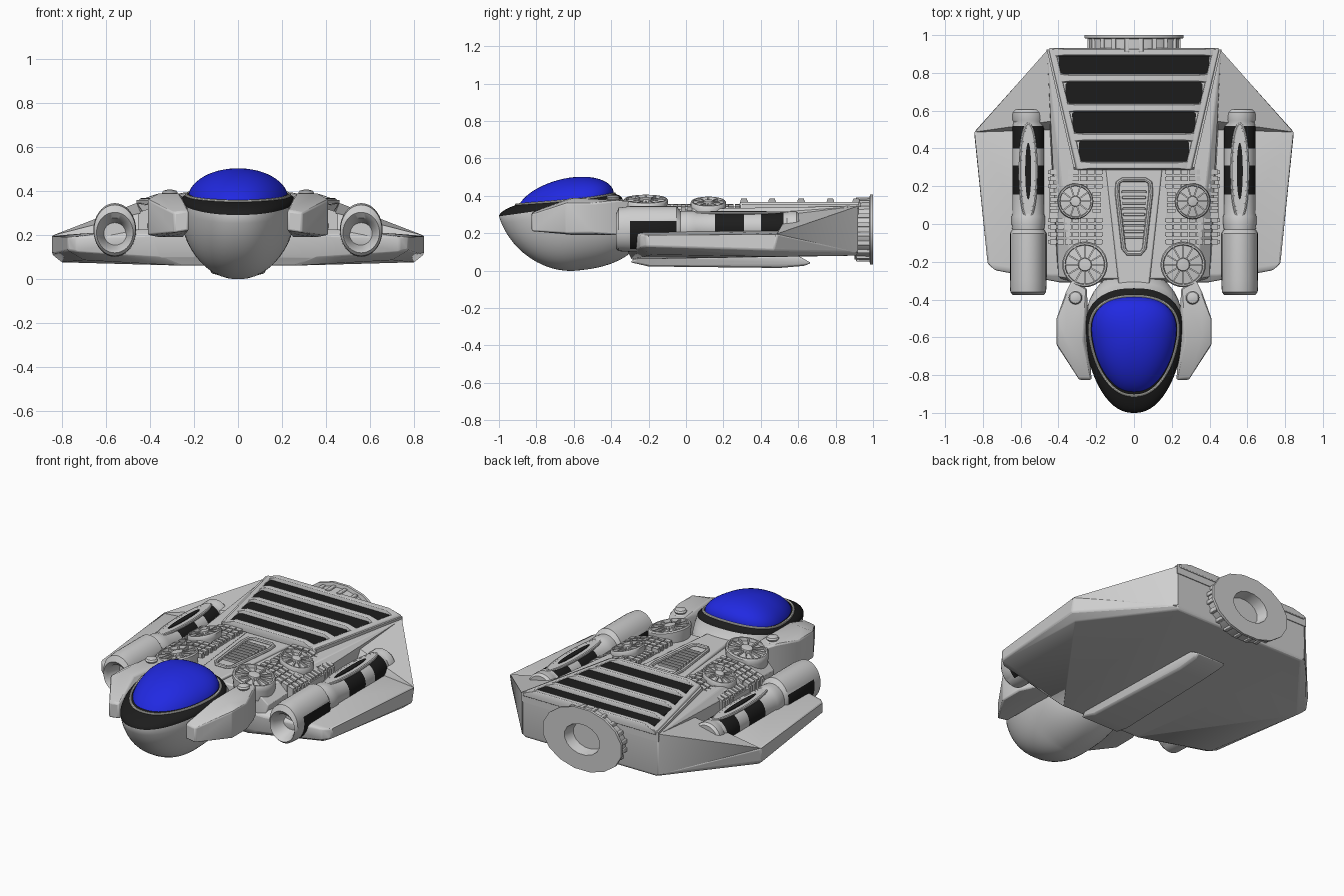
import bpy, bmesh, math
from mathutils import Vector

if "Cube" in bpy.data.objects:
    bpy.data.objects.remove(bpy.data.objects["Cube"])

def material(name, c):
    m = bpy.data.materials.new(name)
    m.diffuse_color = (*c, 1)
    m.use_nodes = True
    m.node_tree.nodes["Principled BSDF"].inputs["Base Color"].default_value = m.diffuse_color
    return m

GREY = material("hull grey", (0.62, 0.62, 0.62))
BLACK = material("matt black", (0.012, 0.012, 0.012))
BLUE = material("canopy blue", (0.015, 0.022, 0.76))
PALE = material("pale trim", (0.75, 0.75, 0.70))

def finish(name, bm, mats=(GREY,), mirror=False, bevel=0, rule=None, angle=35):
    bmesh.ops.recalc_face_normals(bm, faces=bm.faces)
    if rule:
        for f in bm.faces:
            f.material_index = rule(f.calc_center_median())
    me = bpy.data.meshes.new(name)
    bm.to_mesh(me)
    bm.free()
    for m in mats:
        me.materials.append(m)
    me.shade_smooth()
    me.set_sharp_from_angle(angle=math.radians(angle))
    ob = bpy.data.objects.new(name, me)
    bpy.context.collection.objects.link(ob)
    if bevel:
        b = ob.modifiers.new("Bevel", 'BEVEL')
        b.width, b.segments, b.limit_method = bevel, 2, 'ANGLE'
    if mirror:
        ob.modifiers.new("Mirror", 'MIRROR')
    return ob

def add_hull(bm, pts):
    vs = [bm.verts.new(p) for p in pts]
    r = bmesh.ops.convex_hull(bm, input=vs)
    dead = {v for v in r["geom_interior"] + r["geom_unused"] if isinstance(v, bmesh.types.BMVert)}
    bmesh.ops.delete(bm, geom=list(dead), context='VERTS')

def hull(name, *solids, **kw):
    bm = bmesh.new()
    for pts in solids:
        add_hull(bm, pts)
    bmesh.ops.dissolve_limit(bm, angle_limit=0.02, verts=bm.verts, edges=bm.edges)
    return finish(name, bm, **kw)

def both(pts):
    return [(s * x, y, z) for x, y, z in pts for s in (1, -1)]

def box(x0, x1, y0, y1, z0, z1):
    return [(x, y, z) for x in (x0, x1) for y in (y0, y1) for z in (z0, z1)]

def trap(y0, w0, y1, w1, z0, z1):
    return both([(w, y, z) for y, w in ((y0, w0), (y1, w1)) for z in (z0, z1)])

def add_loft(bm, rings, closed=False):
    rs = [[bm.verts.new(p) for p in r] for r in rings]
    n = len(rs[0])
    for a, b in zip(rs, rs[1:] + rs[:1] if closed else rs[1:]):
        for i in range(n):
            bm.faces.new((a[i], a[(i + 1) % n], b[(i + 1) % n], b[i]))
    if not closed:
        bm.faces.new(rs[0])
        bm.faces.new(rs[-1])

def ring_y(y, rx, rz, zc, n, x=0, off=0):
    return [(x + rx * math.cos(2 * math.pi * (i + off) / n), y,
             zc + rz * math.sin(2 * math.pi * (i + off) / n)) for i in range(n)]

def lathe_z(bm, x, y, profile, n=28):
    add_loft(bm, [[(x + r * math.cos(2 * math.pi * i / n), y + r * math.sin(2 * math.pi * i / n), z)
                   for i in range(n)] for r, z in profile])

def tube(bm, path, r, n=8):
    rings = []
    for i, p in enumerate(path):
        p, t = Vector(p), Vector(path[(i + 1) % len(path)]) - Vector(path[i - 1])
        side = t.cross(Vector((0, 0, 1))).normalized()
        up = side.cross(t).normalized()
        rings.append([p + r * (side * math.cos(a) + up * math.sin(a))
                      for a in (2 * math.pi * k / n for k in range(n))])
    add_loft(bm, rings, closed=True)

# Central body, then low wings with a rear part rising to the tail corner
hull("main_body", both([(0.46, 0.92, 0.345), (0.335, 0.31, 0.34), (0.33, -0.29, 0.325), (0.42, 0.2, 0.29),
                        (0.40, -0.28, 0.26), (0.46, 0.92, 0.10), (0.44, 0.91, 0.08), (0.44, 0.2, 0.08),
                        (0.36, -0.31, 0.10), (0.26, -0.29, 0.06)]), bevel=0.006)
hull("wings", both([
    (0.45, 0.60, 0.225), (0.44, -0.27, 0.225), (0.39, -0.31, 0.2), (0.46, 0.92, 0.10), (0.44, 0.91, 0.08),
    (0.845, 0.49, 0.195), (0.845, 0.47, 0.11), (0.80, 0.45, 0.075), (0.775, -0.21, 0.19), (0.775, -0.21, 0.13),
    (0.735, -0.245, 0.19), (0.735, -0.245, 0.125), (0.70, -0.18, 0.085), (0.36, -0.31, 0.10),
    (0.26, -0.29, 0.06)]), bevel=0.008)
hull("wing_rear", [(0.46, 0.92, 0.345), (0.46, 0.92, 0.10), (0.843, 0.487, 0.197), (0.80, 0.47, 0.10),
                   (0.42, 0.50, 0.235), (0.40, 0.55, 0.31), (0.42, 0.5, 0.1)], mirror=True)
hull("keel", both([(0.14, -0.26, 0.07), (0.13, -0.30, 0.045), (0.12, -0.2, 0.022), (0.09, 0.5, 0.014),
                   (0.09, 0.63, 0.025), (0.10, 0.67, 0.04), (0.10, 0.60, 0.08)]), bevel=0.01)

# Rear grille: base, bars, side rails and black slots
def rail(y):
    return 0.32 + (y - 0.31) * 0.14 / 0.61
hull("grille_base", trap(0.30, 0.32, 0.925, 0.462, 0.30, 0.357))
hull("grille_bars", *[trap(y - 0.023, rail(y) - 0.015, y + 0.023, rail(y) - 0.01, 0.34, 0.358)
                      + trap(y - 0.015, rail(y) - 0.09, y + 0.015, rail(y) - 0.09, 0.37, 0.386)
                      for y in (0.31, 0.46, 0.615, 0.772, 0.91)], bevel=0.004)
hull("grille_rail", [(rail(y) + dx, y, z) for y in (0.29, 0.925)
                     for dx, z in ((-0.045, 0.33), (-0.045, 0.368), (-0.015, 0.366), (0.005, 0.33))],
     mirror=True, bevel=0.004)
hull("grille_slots", *[trap(y - 0.044, rail(y) - 0.047, y + 0.046, rail(y) - 0.045, 0.357, 0.364)
                       + trap(y - 0.055, rail(y) - 0.065, y + 0.055, rail(y) - 0.055, 0.357, 0.364)
                       for y in (0.383, 0.538, 0.694, 0.85)], mats=(BLACK,))

# Centre spine panel with louvred recess
hull("spine_panel", trap(-0.335, 0.08, 0.30, 0.15, 0.28, 0.342), bevel=0.008)
bm = bmesh.new()
rim = [(0.06, 0.235), (0.085, 0.22), (0.09, 0.17), (0.07, 0.0), (0.055, -0.13), (0.035, -0.155)]
tube(bm, [(x, y, 0.345) for x, y in rim] + [(-x, y, 0.345) for x, y in rim[::-1]], 0.012)
finish("recess_rim", bm)
hull("louvres", *[trap(y - 0.007, 0.055 + y * 0.06, y + 0.007, 0.055 + y * 0.06, 0.33, 0.355)
                  for y in (-0.07 + 0.03 * i for i in range(9))], bevel=0.003)

# Ribbed machinery blocks, sloping down outwards
ribs = [box(0.17, 0.45, 0.02, 0.23, 0.22, 0.335)]
for y in (0.275, 0.24, 0.20, 0.02, -0.015, -0.055, -0.095):
    ribs += [box(0.17 + 0.04 * i, 0.205 + 0.04 * i, y - 0.013, y + 0.013, 0.24, 0.355) for i in range(7)]
    ribs.append(box(0.165, 0.455, y - 0.009, y + 0.009, 0.24, 0.348))
for y in (0.06, 0.09, 0.12, 0.15):
    ribs += [box(a, b, y, y + 0.02, 0.24, 0.35) for a, b in ((0.175, 0.22), (0.40, 0.445))]
hull("machinery_ribs", *[[(x, y, z - 0.3 * max(0, x - 0.28)) for x, y, z in r] for r in ribs], mirror=True)

# Round fans with spokes, tilted outwards
def fan(name, x, y, r, z, spokes, tilt):
    bm = bmesh.new()
    lathe_z(bm, x, y, [(r * 0.95, z - 0.09), (r, z - 0.03), (r, z - 0.008), (r * 0.95, z), (r * 0.88, z),
                       (r * 0.85, z - 0.018), (r * 0.3, z - 0.012), (r * 0.27, z + 0.004), (r * 0.1, z + 0.006)])
    for i in range(spokes):
        a = 2 * math.pi * i / spokes
        d, s = Vector((math.cos(a), math.sin(a), 0)), Vector((-math.sin(a), math.cos(a), 0)) * 0.004
        add_hull(bm, [Vector((x, y, h)) + d * q + k * s for h in (z - 0.03, z - 0.003)
                      for q in (r * 0.2, r * 0.9) for k in (1, -1)])
    for v in bm.verts:
        v.co.z -= tilt * (v.co.x - x)
    finish(name, bm, mirror=True)
fan("front_fan", 0.26, -0.215, 0.12, 0.383, 12, 0.2)
fan("machinery_fan", 0.31, 0.12, 0.095, 0.37, 10, 0.28)

# Cockpit pod: squarish egg whose upper side is the black canopy frame
P = 2.35
def sill(y):
    return 0.29 + 0.14 * (y + 1)
def squircle(sx, sy):
    r = math.hypot(sx, sy)
    if r < 1e-6:
        return sx, sy
    k = r / (abs(sx) ** P + abs(sy) ** P) ** (1 / P)
    return sx * k, sy * k
def pod_top(x, y):
    sy = (y + 0.67) / 0.33
    sx = x / (0.25 * (1 + 0.25 * sy))
    return sill(y) + 0.07 * math.sqrt(max(0, 1 - (abs(sx) ** P + abs(sy) ** P) ** (2 / P)))
bm = bmesh.new()
bmesh.ops.create_uvsphere(bm, u_segments=56, v_segments=28, radius=1)
for v in bm.verts:
    sz = v.co.z
    sx, sy = squircle(v.co.x, v.co.y)
    y = -0.67 + 0.33 * sy
    low = max(0, -sz)
    z = sill(y) + sz * (0.335 if sz < 0 else 0.07)
    x = 0.25 * sx * (1 + 0.25 * sy) * (1 + 0.1 * low)
    v.co = (x, y + 0.1 * low + 0.2 * low * max(0, sy), z)
for f in bm.faces:
    f.material_index = int(min(v.co.z - sill(v.co.y) for v in f.verts) > -1e-4)
finish("cockpit_pod", bm, mats=(GREY, BLACK))

# Blue canopy and its pale seal
def rim_xy(sx, sy):
    return 0.217 * sx * (1 + 0.25 * sy), -0.645 + 0.255 * sy
bm = bmesh.new()
bmesh.ops.create_uvsphere(bm, u_segments=56, v_segments=28, radius=1)
bmesh.ops.delete(bm, geom=[v for v in bm.verts if v.co.z < -0.01], context='VERTS')
for v in bm.verts:
    sz = max(0, v.co.z)
    x, y = rim_xy(*squircle(v.co.x, v.co.y))
    v.co = (x, y + 0.05 * sz, 0.335 + 0.09 * (y + 0.9) + sz * 0.142)
finish("canopy", bm, mats=(BLUE,))
bm = bmesh.new()
path = []
for i in range(56):
    x, y = rim_xy(*squircle(1.03 * math.cos(i * math.pi / 28), 1.03 * math.sin(i * math.pi / 28)))
    path.append((x, y, pod_top(x, y)))
tube(bm, path, 0.007)
finish("canopy_seal", bm, mats=(PALE,))

# Cheek arms beside the cockpit
arm = [(0.33, -0.30, 0.19, 0.37), (0.36, -0.36, 0.19, 0.375), (0.41, -0.50, 0.20, 0.36), (0.41, -0.64, 0.20, 0.36),
       (0.36, -0.60, 0.19, 0.388), (0.29, -0.825, 0.21, 0.30), (0.225, -0.825, 0.22, 0.31),
       (0.27, -0.62, 0.20, 0.388), (0.25, -0.34, 0.19, 0.375)]
hull("cheek_arm", [(x, y, z) for x, y, a, b in arm for z in (a, b)], mirror=True, bevel=0.008)
bm = bmesh.new()
lathe_z(bm, 0.31, -0.39, [(0.04, 0.35), (0.04, 0.375), (0.03, 0.38), (0.036, 0.39), (0.03, 0.40), (0.012, 0.405)], 16)
finish("arm_knob", bm, mirror=True)

# Side engine pods with black bands
stations = [(-0.27, 0.05, 0.05, 0.205), (-0.355, 0.07, 0.072, 0.205), (-0.375, 0.083, 0.092, 0.21),
            (-0.36, 0.095, 0.116, 0.22), (-0.30, 0.097, 0.122, 0.222), (-0.05, 0.097, 0.122, 0.222),
            (-0.03, 0.084, 0.092, 0.225), (0.0, 0.088, 0.095, 0.225), (0.04, 0.088, 0.095, 0.225), (0.055, 0.083, 0.084, 0.23)]
stations += [(y, 0.084, 0.084, 0.23) for y in (0.155, 0.31, 0.40, 0.52)]
stations += [(0.54, 0.08, 0.082, 0.23), (0.55, 0.087, 0.088, 0.228), (0.59, 0.087, 0.088, 0.228), (0.605, 0.075, 0.076, 0.228)]
def band(c):
    if 0.155 < c.y < 0.31 or 0.40 < c.y < 0.52:
        return 1
    return int(-0.30 < c.y < -0.05 and abs(c.x - 0.56) > 0.05 and c.z < 0.265)
bm = bmesh.new()
add_loft(bm, [ring_y(y, a, b, z, 36, 0.56) for y, a, b, z in stations])
finish("engine_pod", bm, mats=(GREY, BLACK), mirror=True, rule=band)

# Oval vent on each engine pod
def oval(rx, ry, z, n=36):
    return [(0.56 + rx * math.cos(2 * math.pi * i / n), 0.28 + ry * math.sin(2 * math.pi * i / n), z) for i in range(n)]
bm = bmesh.new()
tube(bm, oval(0.042, 0.25, 0.308), 0.009)
add_loft(bm, [oval(0.042, 0.25, 0.27), oval(0.042, 0.25, 0.314)])
finish("vent_rim", bm, mirror=True)
bm = bmesh.new()
add_loft(bm, [oval(0.016, 0.15, 0.312), oval(0.016, 0.15, 0.318)])
finish("vent_slit", bm, mats=(BLACK,), mirror=True)

# Rear nozzle: flange, hollow centre, ribbed neck
bm = bmesh.new()
noz = [(0.90, 0.24, 0.165), (0.98, 0.245, 0.168), (0.984, 0.268, 0.19), (1.0, 0.268, 0.19), (1.0, 0.12, 0.092), (0.935, 0.105, 0.08)]
add_loft(bm, [ring_y(y, a, b, 0.22, 16, off=0.5) for y, a, b in noz])
finish("rear_nozzle", bm)
fins = []
for i in range(20):
    a = 2 * math.pi * (i + 0.5) / 20
    x, z = 0.238 * math.cos(a), 0.22 + 0.162 * math.sin(a)
    fins.append(box(x - 0.012, x + 0.012, 0.91, 0.985, z - 0.012, z + 0.012))
hull("nozzle_fins", *fins, bevel=0.003)
